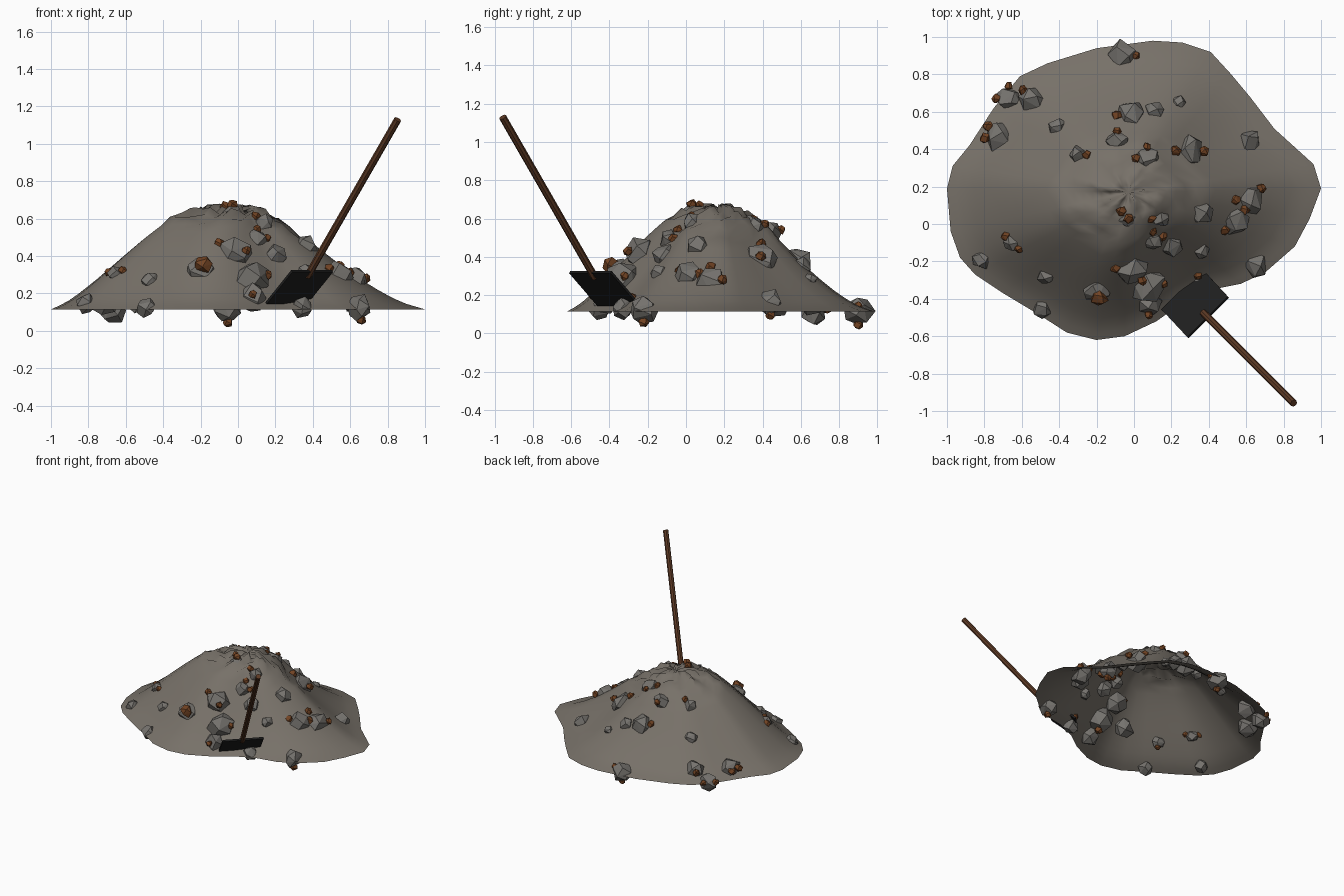
import bpy, bmesh, math, random
from mathutils import Vector
from mathutils.bvhtree import BVHTree

random.seed(4)
cube = bpy.data.objects.get("Cube")
if cube:
    bpy.data.objects.remove(cube, do_unlink=True)


def make_material(name, color):
    mat = bpy.data.materials.new(name)
    mat.use_nodes = True
    mat.diffuse_color = (*color, 1)
    shader = mat.node_tree.nodes["Principled BSDF"]
    shader.inputs["Base Color"].default_value = (*color, 1)
    shader.inputs["Roughness"].default_value = 0.9
    return mat


earth = make_material("grey earth", (0.185, 0.165, 0.14))
stone = make_material("grey stone", (0.18, 0.171, 0.157))
rust = make_material("rusty ore", (0.17, 0.057, 0.017))
wood = make_material("dark wood", (0.11, 0.042, 0.018))
iron = make_material("black iron", (0.014, 0.014, 0.014))


def add_object(name, bm, material, smooth=False):
    for face in bm.faces:
        face.smooth = smooth
    mesh = bpy.data.meshes.new(name)
    bm.to_mesh(mesh)
    bm.free()
    mesh.materials.append(material)
    obj = bpy.data.objects.new(name, mesh)
    bpy.context.scene.collection.objects.link(obj)


# Mound: an open shell, rings shrinking from a wavy outline to the peak
RIM = 0.115
PEAK = Vector((-0.03, 0.17))
outline = [(1, .19), (.96, .32), (.75, .51), (.62, .68), (.52, .8), (.41, .92),
           (.26, .97), (.1, .98), (-.2, .94), (-.46, .86), (-.61, .79), (-.75, .62),
           (-.88, .42), (-.97, .31), (-1, .19), (-.98, -.04), (-.93, -.18),
           (-.85, -.27), (-.7, -.37), (-.5, -.49), (-.36, -.58), (-.2, -.62),
           (-.05, -.6), (.12, -.52), (.26, -.42), (.42, -.35), (.57, -.32),
           (.7, -.26), (.86, -.12), (.94, .03)]
slope = [.55, .545, .525, .47, .395, .315, .235, .16, .092, .035, 0]


def profile(t):
    t = min(max(t, 0), 1) * (len(slope) - 1)
    i = min(int(t), len(slope) - 2)
    return slope[i] + (slope[i + 1] - slope[i]) * (t - i)


def mound_height(t, angle):
    # The front left flank is fuller than the back right one
    bulge = 0.015 + 0.068 * math.cos(angle - math.radians(222))
    return RIM + profile(t - bulge * 4 * t * (1 - t))


bm = bmesh.new()
RINGS = 20
rings = []
for k in range(RINGS):
    t = 1 - k / RINGS
    ring = []
    for point in outline:
        arm = Vector(point) - PEAK
        spot = PEAK + arm * t
        z = mound_height(t, math.atan2(arm.y, arm.x))
        # The crest is crumpled
        if t < 0.37:
            z += random.uniform(-0.03, 0.02)
        ring.append(bm.verts.new((spot.x, spot.y, z)))
    rings.append(ring)
tip = bm.verts.new((PEAK.x, PEAK.y, RIM + 0.54))
count = len(outline)
for i in range(count):
    j = (i + 1) % count
    for low, high in zip(rings, rings[1:]):
        bm.faces.new((low[i], low[j], high[j], high[i]))
    bm.faces.new((rings[-1][i], rings[-1][j], tip))
bm.normal_update()
surface = BVHTree.FromBMesh(bm)
add_object("earth_mound", bm, earth, True)


def ground(x, y):
    hit = surface.ray_cast(Vector((x, y, 2)), Vector((0, 0, -1)))[0]
    return hit.z if hit else RIM


def add_hull(name, bm, material):
    result = bmesh.ops.convex_hull(bm, input=bm.verts)
    loose = [v for v in result["geom_interior"] if isinstance(v, bmesh.types.BMVert)]
    bmesh.ops.delete(bm, geom=loose, context="VERTS")
    bmesh.ops.recalc_face_normals(bm, faces=bm.faces)
    add_object(name, bm, material)


# Loose lumps: faceted hulls around scattered points
def add_lump(name, center, radius, material, points):
    bm = bmesh.new()
    turn = random.uniform(0, math.tau)
    stretch = Vector([random.uniform(0.94, 1.14) for axis in range(3)])
    for i in range(points):
        z = 1 - 2 * (i + 0.5) / points
        a = turn + i * 2.4 + random.uniform(-0.3, 0.3)
        flat = math.sqrt(1 - z * z)
        spot = Vector((flat * math.cos(a), flat * math.sin(a), z)) * stretch
        bm.verts.new(center + spot * radius * random.uniform(0.95, 1.12))
    add_hull(name, bm, material)


# Each rock: x, y, radius, and the sides that carry ore nuggets
rocks = [
    (-.67, .67, .07, "W N"), (-.54, .66, .07, "NW"), (-.72, .46, .08, "W NW"),
    (-.41, .52, .045, ""), (-.3, .37, .05, "E"), (-.06, .9, .075, "E D"),
    (-.02, .58, .075, "W"), (.11, .6, .055, ""), (.24, .65, .035, ""),
    (-.09, .44, .06, "N"), (.07, .35, .065, "W N"), (.3, .39, .08, "W E"),
    (.62, .44, .065, "D"), (.62, .13, .08, "NE W"), (.54, .02, .07, "SW NE"),
    (.36, .06, .065, "D"), (.2, -.11, .06, "NW"), (.36, -.14, .045, ""),
    (.1, -.09, .05, "N"), (-.03, .03, .05, "U NW"), (.14, .03, .05, "W"),
    (-.02, -.24, .085, "W SE"), (.07, -.32, .095, "E D"), (.08, -.42, .07, "S"),
    (-.2, -.35, .075, "SU"), (-.65, -.1, .045, "NW SE"), (-.81, -.19, .05, ""),
    (-.47, -.28, .045, "D"), (-.49, -.45, .05, ""), (.65, -.22, .065, "D"),
    (.34, -.33, .055, "N")]
sides = {"N": (0, 1, .3), "S": (0, -1, .3), "E": (1, 0, .3), "W": (-1, 0, .3),
         "NE": (.8, .8, .2), "NW": (-.8, .8, .2), "SE": (.8, -.8, .2),
         "SW": (-.8, -.8, .2), "U": (0, 0, 1), "D": (.1, 0, -1), "SU": (.2, -.6, .5)}
for x, y, radius, ore in rocks:
    center = Vector((x, y, max(ground(x, y) - radius * 0.3, RIM - 0.02)))
    add_lump("rock", center, radius, stone, 13)
    for side in ore.split():
        spot = center + Vector(sides[side]) * radius * 0.95
        # Nuggets rest on the slope unless they hang below their rock
        if side != "D":
            spot.z = max(spot.z, ground(spot.x, spot.y) + 0.002)
        size = 0.045 if side == "SU" else random.uniform(0.022, 0.03)
        spot.z = max(spot.z, size * 1.2)
        add_lump("ore_nugget", spot, size, rust, 12)

# Shovel blade: a thin plate sloping down into the mound
top_left, top_right = Vector((.288, -.608, .32)), Vector((.505, -.391, .32))
down = Vector((-.138, .148, -.172))
across = top_right - top_left
thickness = across.cross(down).normalized() * 0.014
bm = bmesh.new()
for a in (0, 1):
    for b in (0, 1):
        for c in (-0.5, 0.5):
            bm.verts.new(top_left + across * a + down * b + thickness * c)
add_hull("shovel_blade", bm, iron)

# Shovel handle: a straight pole leaning away from the mound
start, end = Vector((.37, -.475, .29)), Vector((.854, -.958, 1.13))
pole = end - start
bm = bmesh.new()
bmesh.ops.create_cone(bm, cap_ends=True, segments=8, radius1=0.02,
                      radius2=0.02, depth=pole.length)
bmesh.ops.rotate(bm, verts=bm.verts, matrix=pole.to_track_quat("Z", "Y").to_matrix())
bmesh.ops.translate(bm, verts=bm.verts, vec=(start + end) / 2)
add_object("shovel_handle", bm, wood)
